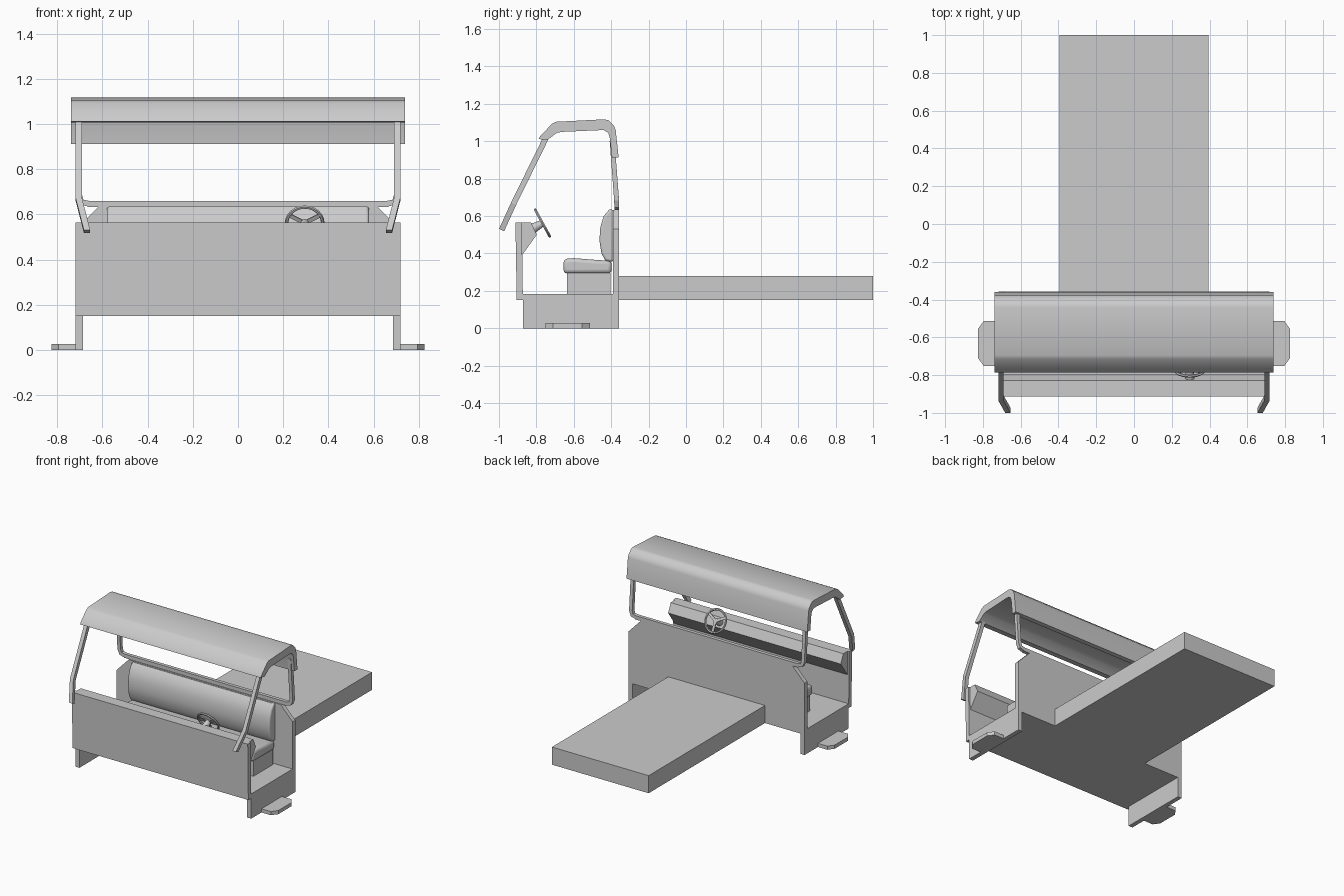
import bpy, bmesh, math
from mathutils import Vector, Matrix

if "Cube" in bpy.data.objects:
    bpy.data.objects.remove(bpy.data.objects["Cube"])


def finish(name, bm, smooth=None, bevel=0, segs=3):
    bmesh.ops.recalc_face_normals(bm, faces=bm.faces)
    me = bpy.data.meshes.new(name)
    bm.to_mesh(me)
    bm.free()
    ob = bpy.data.objects.new(name, me)
    bpy.context.collection.objects.link(ob)
    if bevel:
        m = ob.modifiers.new("bevel", 'BEVEL')
        m.width, m.segments, m.limit_method = bevel, segs, 'ANGLE'
        m.angle_limit = math.radians(50)
    if smooth:
        bpy.ops.object.select_all(action='DESELECT')
        ob.select_set(True)
        bpy.context.view_layer.objects.active = ob
        bpy.ops.object.shade_smooth_by_angle(angle=math.radians(smooth))
    return ob


def prism(name, pts, a, b, place, **kw):
    """Extrude a 2D outline from a to b; place maps (u, v, depth) to xyz."""
    bm = bmesh.new()
    f = bm.faces.new([bm.verts.new(place(u, v, a)) for u, v in pts])
    r = bmesh.ops.extrude_face_region(bm, geom=[f])
    d = Vector(place(0, 0, b)) - Vector(place(0, 0, a))
    bmesh.ops.translate(bm, vec=d, verts=[e for e in r["geom"] if isinstance(e, bmesh.types.BMVert)])
    return finish(name, bm, **kw)


def side(u, v, d): return (d, u, v)    # outline in yz, depth along x
def front(u, v, d): return (u, d, v)   # outline in xz, depth along y
def plan(u, v, d): return (u, v, d)    # outline in xy, depth along z


def box(name, x0, x1, y0, y1, z0, z1, **kw):
    return prism(name, [(x0, y0), (x1, y0), (x1, y1), (x0, y1)], z0, z1, plan, **kw)


def sweep(name, pts, w, d, ref):
    """Rectangular bar along a path; d is its size along ref."""
    bm = bmesh.new()
    P = [Vector(p) for p in pts]
    ref = Vector(ref)
    rings = []
    for i, p in enumerate(P):
        t1 = (p - P[max(i - 1, 0)]).normalized()
        t2 = (P[min(i + 1, len(P) - 1)] - p).normalized()
        t = (t1 + t2).normalized()
        n = t.cross(ref).normalized()
        rings.append([bm.verts.new(p + n * w / 2 * a + ref * d / 2 * b)
                      for a, b in ((1, 1), (-1, 1), (-1, -1), (1, -1))])
    for r, s in zip(rings, rings[1:]):
        for k in range(4):
            bm.faces.new((r[k], r[(k + 1) % 4], s[(k + 1) % 4], s[k]))
    bm.faces.new(rings[0])
    bm.faces.new(rings[-1])
    return finish(name, bm)


# chassis and cab body
box("cargo_bed", -0.395, 0.395, -0.37, 1.0, 0.15, 0.28)
box("cab_floor", -0.718, 0.718, -0.88, -0.357, 0.15, 0.182)
prism("front_panel", [(-0.905, 0.15), (-0.872, 0.15), (-0.878, 0.565), (-0.912, 0.565)],
      -0.718, 0.718, side)
prism("back_wall", [(-0.718, 0.15), (0.718, 0.15), (0.718, 0.53), (0.62, 0.632),
                    (-0.62, 0.632), (-0.718, 0.53)], -0.389, -0.357, front)
prism("dashboard", [(-0.877, 0.39), (-0.798, 0.50), (-0.828, 0.565), (-0.88, 0.565)],
      -0.705, 0.705, side)

# bench seat
box("seat_base", -0.57, 0.57, -0.635, -0.405, 0.18, 0.295)
prism("seat_cushion", [(-0.655, 0.293), (-0.397, 0.293), (-0.397, 0.36), (-0.50, 0.367),
                       (-0.60, 0.375), (-0.655, 0.37)], -0.58, 0.58, side,
      smooth=40, bevel=0.02)
prism("seat_backrest", [(-0.388, 0.355), (-0.43, 0.36), (-0.452, 0.40), (-0.463, 0.47),
                        (-0.458, 0.54), (-0.44, 0.60), (-0.41, 0.635), (-0.388, 0.635)],
      -0.58, 0.58, side, smooth=40, bevel=0.012)

# roof shell
prism("roof", [(-0.787, 1.012), (-0.78, 1.028), (-0.715, 1.094), (-0.695, 1.104),
               (-0.44, 1.117), (-0.415, 1.113), (-0.385, 1.083), (-0.376, 1.06),
               (-0.36, 0.912), (-0.396, 0.912), (-0.408, 1.02), (-0.416, 1.045),
               (-0.44, 1.06), (-0.665, 1.05), (-0.69, 1.045), (-0.742, 1.006)],
      -0.738, 0.738, side, smooth=40)

# parts on both sides
for s, tag in ((-1, "left"), (1, "right")):
    box(f"{tag}_skirt", *sorted((s * 0.685, s * 0.718)), -0.872, -0.357, 0, 0.182)
    prism(f"{tag}_step", [(s * 0.70, -0.752), (s * 0.795, -0.752), (s * 0.826, -0.71),
                          (s * 0.826, -0.555), (s * 0.795, -0.513), (s * 0.70, -0.513)],
          0, 0.027, plan)
    sweep(f"{tag}_front_pillar", [(s * 0.668, -0.986, 0.525), (s * 0.704, -0.922, 0.665),
                                  (s * 0.704, -0.745, 1.025)], 0.03, 0.028, (1, 0, 0))
    sweep(f"{tag}_rear_pillar", [(s * 0.66, -0.37, 0.647), (s * 0.692, -0.37, 0.655),
                                 (s * 0.703, -0.371, 0.685), (s * 0.703, -0.395, 1.0)],
          0.026, 0.026, (0, 1, 0))
box("rear_crossbar", -0.665, 0.665, -0.383, -0.357, 0.632, 0.66)

# steering wheel: rim, three spokes and column, built flat then tilted
bm = bmesh.new()
R, r, N, M = 0.08, 0.008, 24, 6
grid = [[bm.verts.new(((R + r * math.cos(b)) * math.cos(a), (R + r * math.cos(b)) * math.sin(a),
                       r * math.sin(b))) for b in [2 * math.pi * j / M for j in range(M)]]
        for a in [2 * math.pi * i / N for i in range(N)]]
for i in range(N):
    for j in range(M):
        p, q, k = grid[i], grid[(i + 1) % N], (j + 1) % M
        bm.faces.new((p[j], q[j], q[k], p[k]))
for ang in (90, 210, 330):
    bmesh.ops.create_cube(bm, size=1, matrix=Matrix.Rotation(math.radians(ang), 4, 'Z')
                          @ Matrix.Translation((0.042, 0, 0)) @ Matrix.Diagonal((0.076, 0.018, 0.007, 1)))
bmesh.ops.create_cone(bm, cap_ends=True, segments=16, radius1=0.03, radius2=0.018, depth=0.085,
                      matrix=Matrix.Translation((0, 0, -0.04)))
wheel = finish("steering_wheel", bm, smooth=40)
wheel.location = (0.295, -0.767, 0.562)
wheel.rotation_euler = Vector((0, 0.877, 0.48)).to_track_quat('Z', 'Y').to_euler()
wheel.rotation_euler = (-math.atan2(0.877, 0.48), 0, 0)
